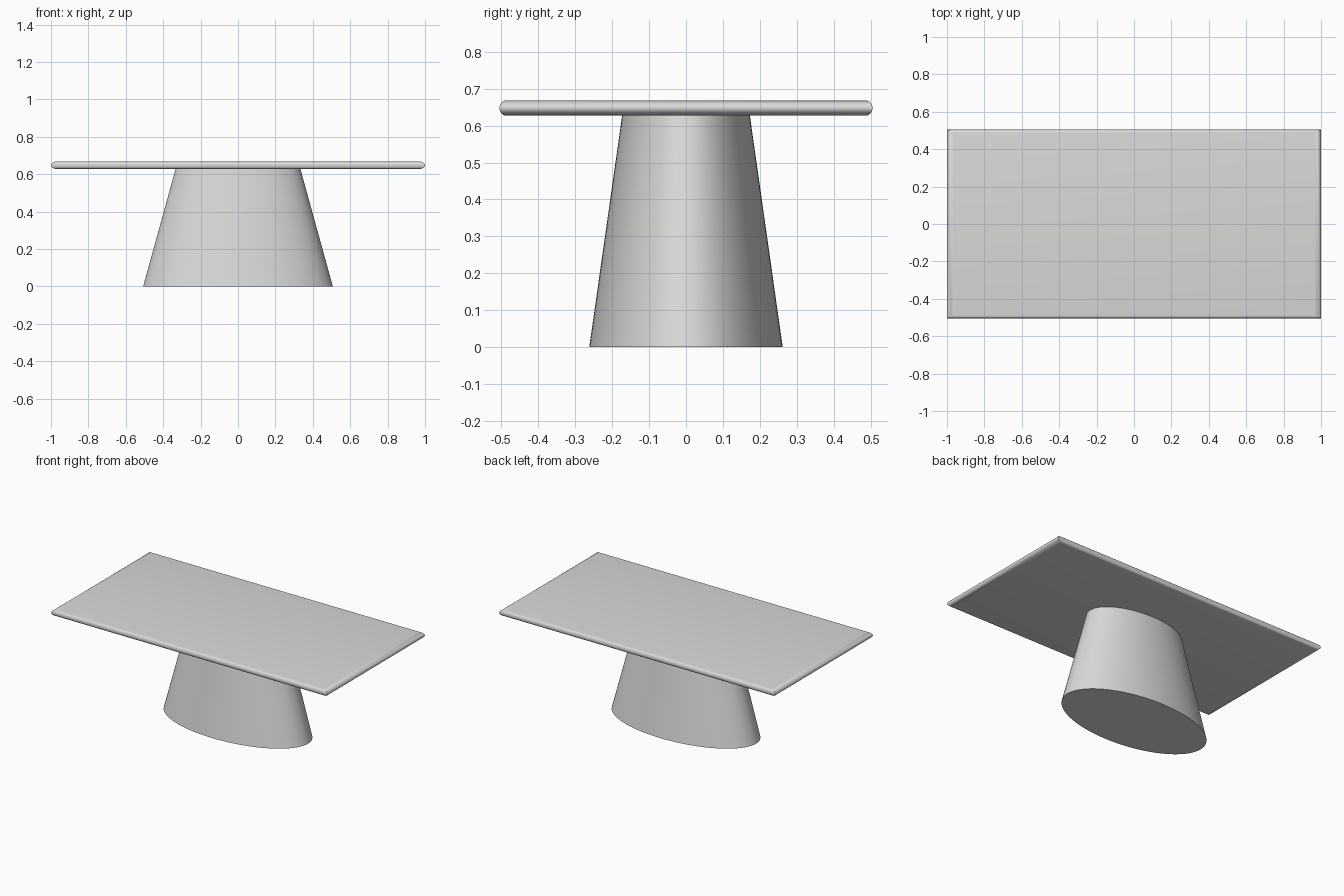
import bpy, bmesh, math

if "Cube" in bpy.data.objects:
    bpy.data.objects.remove(bpy.data.objects["Cube"])

grey = bpy.data.materials.new("light grey")
grey.diffuse_color = (0.7, 0.7, 0.69, 1)
grey.use_nodes = True
grey.node_tree.nodes["Principled BSDF"].inputs["Base Color"].default_value = grey.diffuse_color


def loft(name, rings, angle):
    """Skin a stack of matching closed rings and cap both ends."""
    bm = bmesh.new()
    loops = [[bm.verts.new(p) for p in ring] for ring in rings]
    n = len(loops[0])
    for lo, hi in zip(loops, loops[1:]):
        for i in range(n):
            j = (i + 1) % n
            bm.faces.new((lo[i], lo[j], hi[j], hi[i]))
    bm.faces.new(loops[0][::-1])
    bm.faces.new(loops[-1])
    mesh = bpy.data.meshes.new(name)
    bm.to_mesh(mesh)
    bm.free()
    mesh.materials.append(grey)
    obj = bpy.data.objects.new(name, mesh)
    bpy.context.collection.objects.link(obj)
    bpy.ops.object.select_all(action='DESELECT')
    obj.select_set(True)
    bpy.context.view_layer.objects.active = obj
    bpy.ops.object.shade_smooth_by_angle(angle=math.radians(angle))
    return obj


def ellipse(rx, ry, z, n=96):
    return [(rx * math.cos(2 * math.pi * i / n), ry * math.sin(2 * math.pi * i / n), z)
            for i in range(n)]


def rectangle(x, y, z):
    return [(-x, -y, z), (x, -y, z), (x, y, z), (-x, y, z)]


# Tapered oval pedestal
loft("pedestal", [ellipse(0.507, 0.262, 0), ellipse(0.334, 0.173, 0.627)], 40)

# Rectangular top with a rounded edge and mitred corners
STEPS = 12
rings = []
for k in range(STEPS + 1):
    a = math.pi * (k / STEPS - 0.5)
    inset = 1 - math.cos(a)
    rings.append(rectangle(1 - 0.035 * inset, 0.505 - 0.018 * inset,
                           0.6475 + 0.0205 * math.sin(a)))
loft("table_top", rings, 40)
